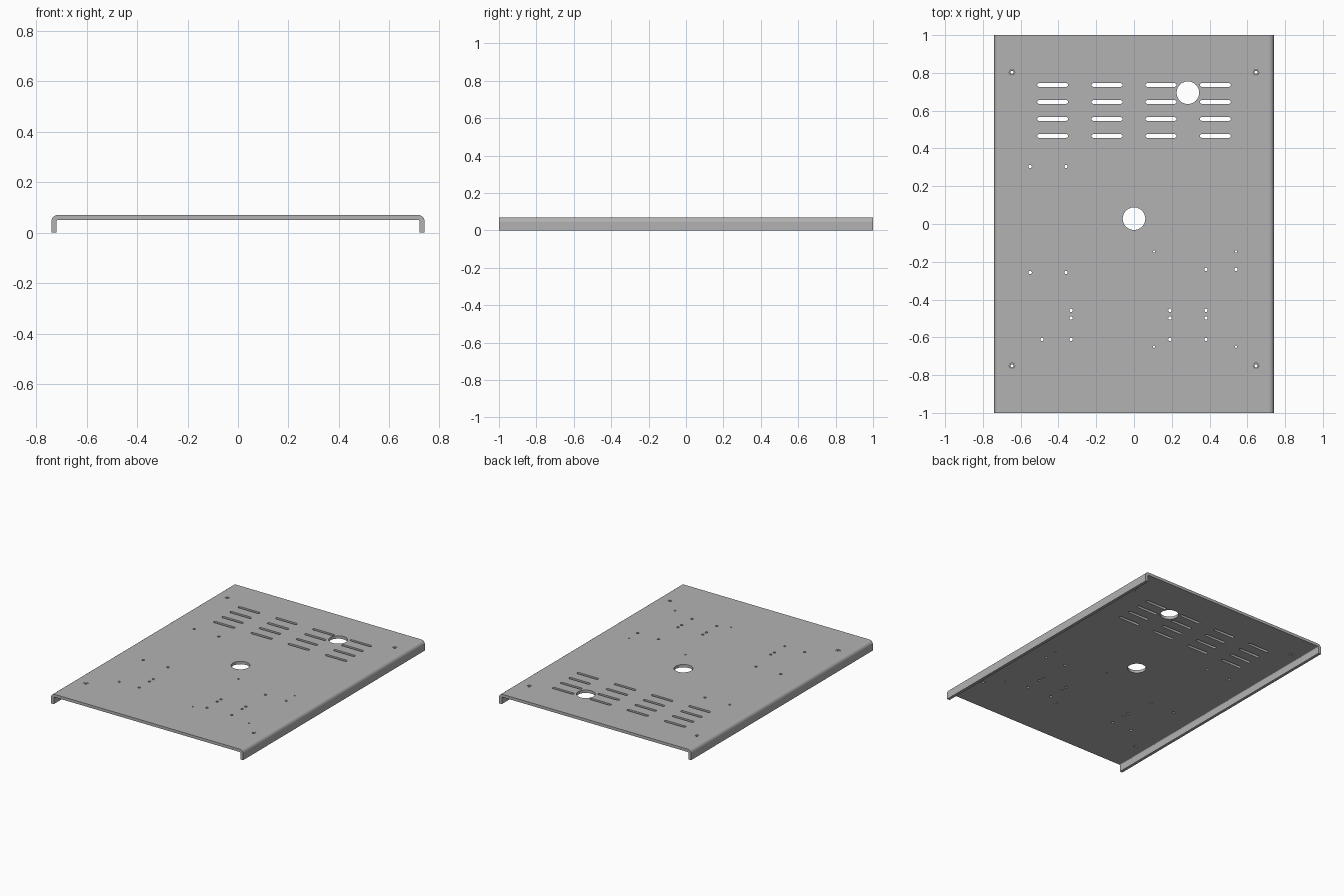
import bpy, bmesh
from math import sin, cos, pi, radians

cube = bpy.data.objects.get("Cube")
if cube:
    bpy.data.objects.remove(cube, do_unlink=True)

W, H, T, R_OUT, R_IN = 0.74, 0.07, 0.02, 0.025, 0.005

steel = bpy.data.materials.new("grey_steel")
steel.use_nodes = True
GREY = (0.45, 0.45, 0.45, 1)
steel.diffuse_color = GREY
steel.node_tree.nodes["Principled BSDF"].inputs["Base Color"].default_value = GREY


def make_object(name, bm):
    bmesh.ops.recalc_face_normals(bm, faces=bm.faces)
    mesh = bpy.data.meshes.new(name)
    bm.to_mesh(mesh)
    bm.free()
    mesh.materials.append(steel)
    obj = bpy.data.objects.new(name, mesh)
    bpy.context.collection.objects.link(obj)
    return obj


def prism(bm, points, direction):
    face = bm.faces.new([bm.verts.new(p) for p in points])
    ext = bmesh.ops.extrude_face_region(bm, geom=[face], use_keep_orig=True)
    verts = [g for g in ext["geom"] if isinstance(g, bmesh.types.BMVert)]
    bmesh.ops.translate(bm, verts=verts, vec=direction)


def arc(cx, cz, r, start, end, n):
    return [(cx + r * cos(start + (end - start) * i / n),
             cz + r * sin(start + (end - start) * i / n)) for i in range(n + 1)]


def slot(bm, x, y, r, half=0.0, n=12):
    # Round hole, or a slot with round ends when half is above zero
    if half:
        outline = (arc(x + half, y, r, -pi / 2, pi / 2, n)
                   + arc(x - half, y, r, pi / 2, 3 * pi / 2, n))
    else:
        outline = arc(x, y, r, 0, 2 * pi, 2 * n)[:-1]
    prism(bm, [(px, py, H - 0.05) for px, py in outline], (0, 0, 0.1))


# Folded sheet: bent channel section run from front to back
outer = [(W, 0)] + arc(W - R_OUT, H - R_OUT, R_OUT, 0, pi / 2, 6)
inner = arc(W - T - R_IN, H - T - R_IN, R_IN, pi / 2, 0, 4) + [(W - T, 0)]
section = ([(-x, z) for x, z in outer] + outer[::-1]
           + inner[::-1] + [(-x, z) for x, z in inner])
bm = bmesh.new()
prism(bm, [(x, -1, z) for x, z in section], (0, 2, 0))
bmesh.ops.remove_doubles(bm, verts=bm.verts, dist=1e-5)
panel = make_object("folded_panel", bm)

# All openings in one cutter
bm = bmesh.new()
for x in (-0.431, -0.143, 0.143, 0.431):
    for y in (0.736, 0.646, 0.556, 0.466):
        slot(bm, x, y, 0.01, 0.072, 6)
for x, y in ((0, 0.028), (0.285, 0.695)):
    slot(bm, x, y, 0.06)
small_holes = [(x, y) for x in (-0.55, -0.36) for y in (0.304, -0.257)]
small_holes += [(x, y) for x in (-0.333, 0.19, 0.381) for y in (-0.457, -0.498, -0.611)]
small_holes += [(-0.487, -0.611), (0.381, -0.24), (0.54, -0.24)]
for x, y in small_holes:
    slot(bm, x, y, 0.009, n=8)
for x in (0.106, 0.54):
    for y in (-0.146, -0.65):
        slot(bm, x, y, 0.006, n=8)
corners = [(x, y) for x in (-0.646, 0.646) for y in (0.803, -0.751)]
for x, y in corners:
    slot(bm, x, y, 0.015, n=8)
cutter = make_object("hole_cutter", bm)
cutter.hide_render = True

mod = panel.modifiers.new("holes", 'BOOLEAN')
mod.operation = 'DIFFERENCE'
mod.solver = 'EXACT'
mod.object = cutter
bpy.context.view_layer.objects.active = panel
bpy.ops.object.select_all(action='DESELECT')
panel.select_set(True)
bpy.ops.object.modifier_apply(modifier=mod.name)
bpy.data.objects.remove(cutter, do_unlink=True)

# Smooth bends and hole walls, flat main faces
bpy.ops.object.shade_smooth_by_angle(angle=radians(30))
for poly in panel.data.polygons:
    if poly.area > 0.05:
        poly.use_smooth = False

# Flush threaded inserts near the corners
for i, (x, y) in enumerate(corners):
    bm = bmesh.new()
    ring = [(0.008, H - T), (0.014, H - T), (0.014, H - 0.001), (0.008, H - 0.001)]
    face = bm.faces.new([bm.verts.new((r, 0, z)) for r, z in ring])
    edges = list(face.edges)
    bmesh.ops.delete(bm, geom=[face], context='FACES_ONLY')
    bmesh.ops.spin(bm, geom=edges, cent=(0, 0, 0), axis=(0, 0, 1),
                   angle=2 * pi, steps=16, use_merge=True)
    bmesh.ops.remove_doubles(bm, verts=bm.verts, dist=1e-5)
    insert = make_object(f"corner_insert_{i + 1}", bm)
    insert.location = (x, y, 0)
